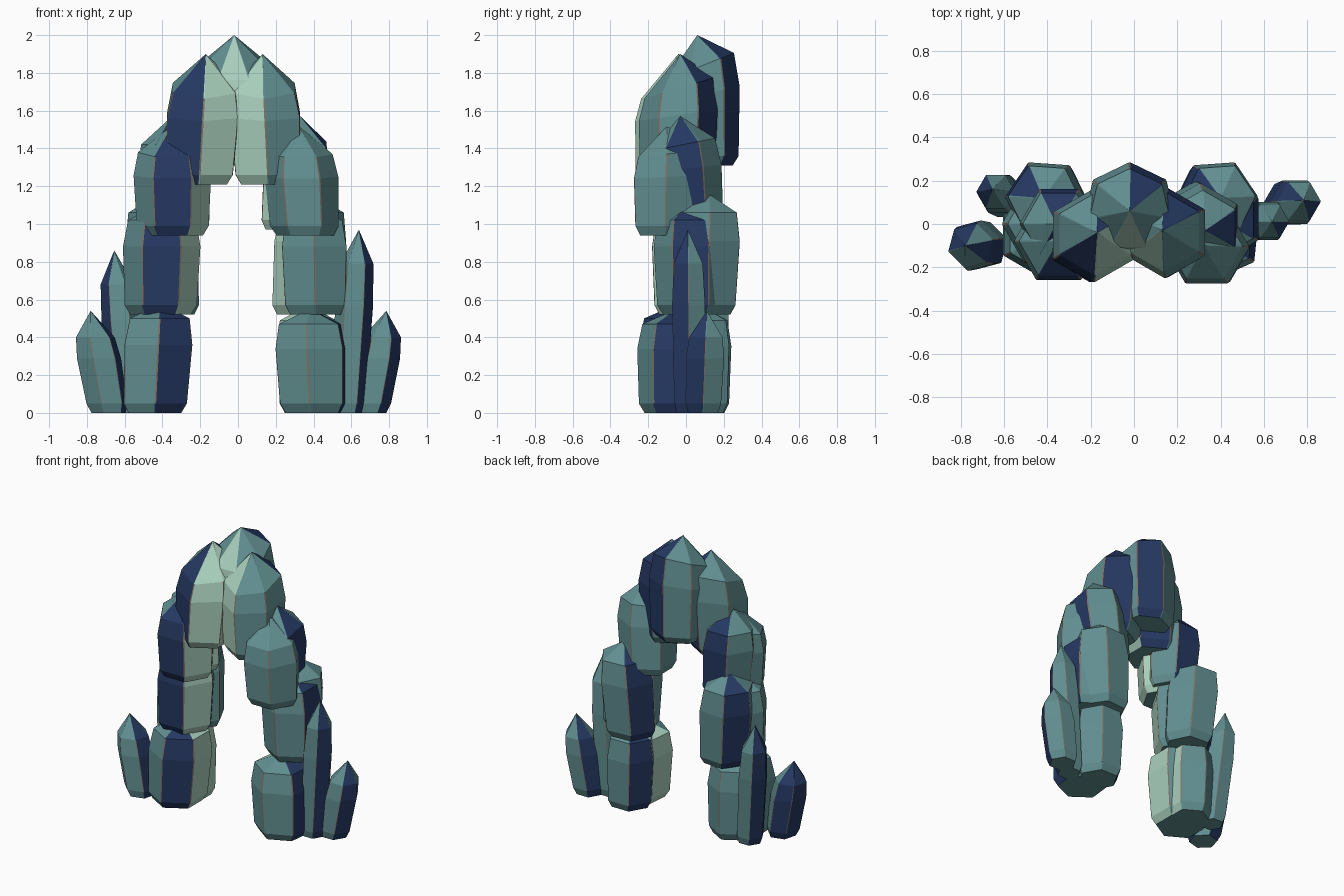
import bpy, bmesh
from math import radians, cos, sin

cube = bpy.data.objects.get("Cube")
if cube:
    bpy.data.objects.remove(cube)


def material(name, rgb):
    m = bpy.data.materials.new(name)
    m.use_nodes = True
    m.diffuse_color = (*rgb, 1)
    m.node_tree.nodes["Principled BSDF"].inputs["Base Color"].default_value = (*rgb, 1)
    return m


MATS = [material("teal_crystal", (0.122, 0.275, 0.285)),
        material("navy_crystal", (0.019, 0.041, 0.125)),
        material("mint_crystal", (0.40, 0.63, 0.51)),
        material("brown_seam", (0.22, 0.155, 0.115))]
CODE = "tnm"


def crystal(name, base, tip, r, rot, colours, cap=0.12, tilt=0.0):
    """Pointed column with one side per colour letter, anticlockwise from the corner at rot."""
    bm = bmesh.new()
    sides = len(colours)
    height = tip[2] - base[2]
    shoulder = 1 - cap / height
    # rings: height fraction, radius factor
    rings = [(0, 0.78), (0.05 / height, 0.93), (shoulder * 0.72, 1.0), (shoulder, 0.88)]
    loops = []
    for i, (t, f) in enumerate(rings):
        loop = []
        for k in range(sides):
            for side in (-1, 1):
                # each corner is a narrow pair of vertices, leaving a seam strip
                a = radians(rot + 360 / sides * k + side * 1.2)
                dx, dy = r * f * cos(a), r * f * sin(a)
                lift = tilt * dy if i == 3 else tilt * dy * 0.5 if i == 2 else 0
                loop.append(bm.verts.new((base[0] + (tip[0] - base[0]) * t + dx,
                                          base[1] + (tip[1] - base[1]) * t + dy,
                                          base[2] + height * t + lift)))
        loops.append(loop)
    apex = bm.verts.new(tip)
    bm.faces.new(loops[0][::-1])
    for j in range(2 * sides):
        n = (j + 1) % (2 * sides)
        colour = CODE.index(colours[j // 2])
        seam = j % 2 == 0
        for i, (lo, hi) in enumerate(zip(loops, loops[1:])):
            face = bm.faces.new((lo[j], lo[n], hi[n], hi[j]))
            face.material_index = 3 if seam and i > 0 else colour
        bm.faces.new((loops[-1][j], loops[-1][n], apex)).material_index = colour
    mesh = bpy.data.meshes.new(name)
    for m in MATS:
        mesh.materials.append(m)
    bm.to_mesh(mesh)
    bm.free()
    bpy.context.collection.objects.link(bpy.data.objects.new(name, mesh))


# crown of the arch
crystal("crown_back", (-0.02, 0.08, 1.31), (-0.02, 0.06, 2.0), 0.215, 90, "tttmttn", 0.17, 0.4)
crystal("crown_right", (-0.205, -0.07, 1.21), (-0.17, -0.04, 1.9), 0.215, 30, "nttnmm", 0.18, 0.3)
crystal("crown_left", (0.16, -0.05, 1.21), (0.13, -0.03, 1.9), 0.21, 30, "nttmtt", 0.18, 0.3)

# upper shoulders
crystal("left_upper_front", (0.355, -0.11, 0.94), (0.32, -0.1, 1.52), 0.195, 0, "tttttt", 0.15, 0.1)
crystal("left_upper_back", (0.28, 0.02, 0.97), (0.33, -0.03, 1.57), 0.195, 30, "tttmtn", 0.15, 0.2)
crystal("right_upper_front", (-0.345, -0.08, 0.94), (-0.35, -0.08, 1.52), 0.205, 0, "mtttnm", 0.14, 0.15)
crystal("right_upper_back", (-0.32, 0.0, 0.97), (-0.36, 0.0, 1.56), 0.185, 0, "tnttnm", 0.14)

# middle of the legs
crystal("left_middle_front", (0.41, 0.03, 0.52), (0.4, 0.02, 1.12), 0.195, 30, "tttttn", 0.1)
crystal("left_middle_back", (0.355, 0.1, 0.52), (0.4, 0.12, 1.16), 0.19, 4, "ttnmtt", 0.1)
crystal("right_middle_front", (-0.41, 0.0, 0.52), (-0.4, 0.0, 1.12), 0.205, 0, "ttttnm", 0.1)
crystal("right_middle_back", (-0.38, 0.1, 0.52), (-0.42, 0.12, 1.16), 0.19, -4, "ttnttt", 0.1)

# feet
crystal("left_foot_front", (0.4, -0.06, 0), (0.38, -0.05, 0.55), 0.205, 24, "tnmttn", 0.08)
crystal("left_foot_back", (0.38, 0.08, 0), (0.37, 0.08, 0.57), 0.17, 0, "ttnmtt", 0.08)
crystal("right_foot_front", (-0.44, -0.05, 0), (-0.41, -0.04, 0.58), 0.205, 30, "ttttnm", 0.08)
crystal("right_foot_back", (-0.42, 0.07, 0), (-0.43, 0.07, 0.57), 0.17, 30, "tttttm", 0.08)

# leaning outer spikes
crystal("left_tall_spike", (0.58, 0.02, 0), (0.64, 0.01, 0.97), 0.1, 0, "tttttn", 0.18)
crystal("left_short_spike", (0.695, 0.09, 0), (0.785, 0.11, 0.54), 0.115, 0, "ttnttn", 0.14)
crystal("right_tall_spike", (-0.58, 0.11, 0), (-0.655, 0.16, 0.86), 0.1, 0, "ttnntt", 0.18)
crystal("right_short_spike", (-0.685, -0.1, 0), (-0.78, -0.1, 0.54), 0.12, 15, "tnnttn", 0.14)
